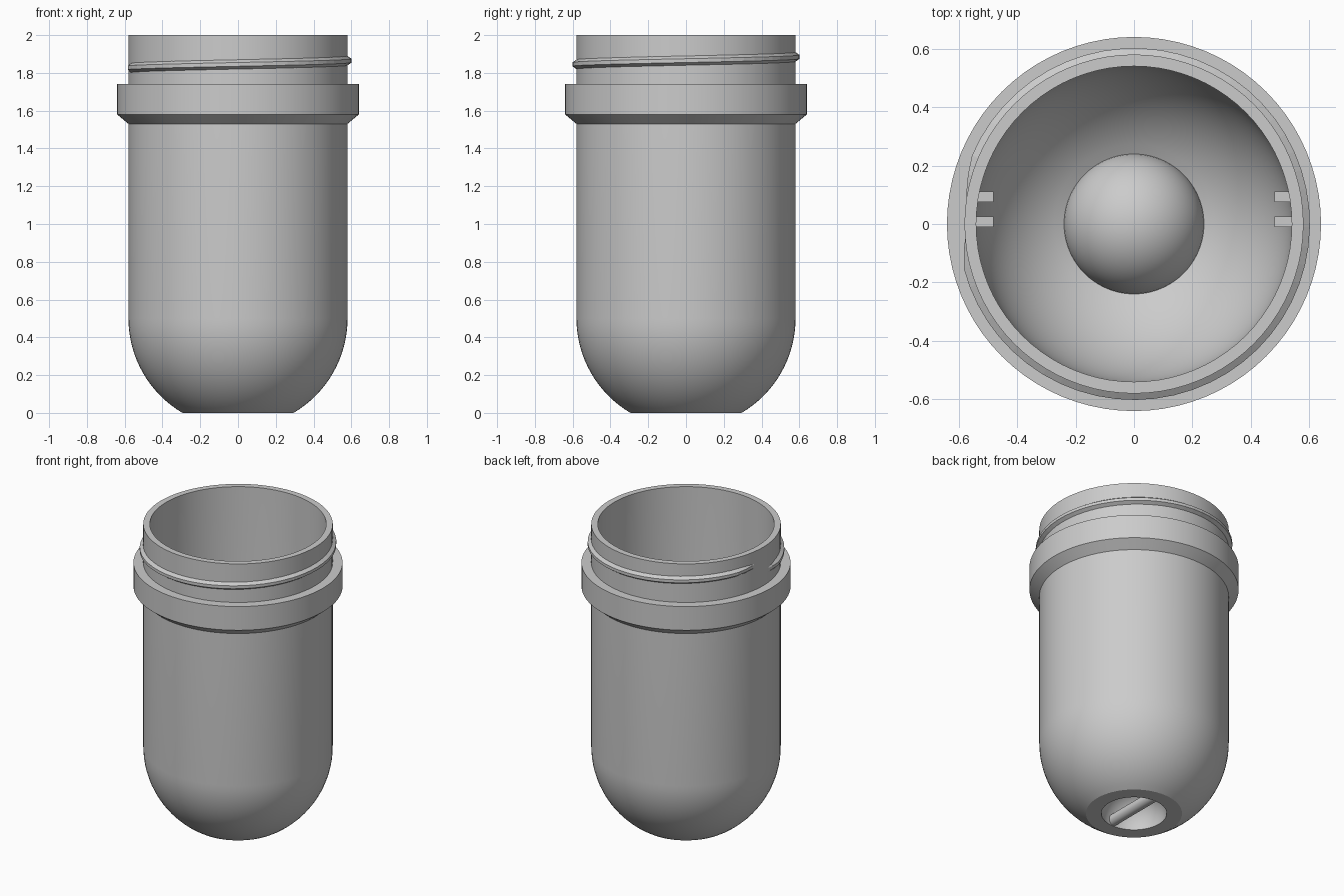
import bpy, bmesh
from math import sin, cos, pi, sqrt, radians, asin

cube = bpy.data.objects.get("Cube")
if cube:
    bpy.data.objects.remove(cube, do_unlink=True)

grey = bpy.data.materials.new("plain grey")
grey.use_nodes = True
colour = (0.6, 0.6, 0.6, 1)
grey.diffuse_color = colour
grey.node_tree.nodes["Principled BSDF"].inputs["Base Color"].default_value = colour


def make(name, bm, smooth=True):
    bmesh.ops.recalc_face_normals(bm, faces=bm.faces)
    mesh = bpy.data.meshes.new(name)
    bm.to_mesh(mesh)
    bm.free()
    mesh.materials.append(grey)
    ob = bpy.data.objects.new(name, mesh)
    bpy.context.collection.objects.link(ob)
    if smooth:
        bpy.ops.object.select_all(action="DESELECT")
        ob.select_set(True)
        bpy.context.view_layer.objects.active = ob
        bpy.ops.object.shade_smooth_by_angle(angle=radians(25))
    return ob


def arc(radius, centre_z, start, end, steps):
    """Points (r, z) on a circle about the axis, angles from horizontal."""
    angles = [start + (end - start) * i / steps for i in range(steps + 1)]
    return [(max(0, radius * cos(a)), centre_z + radius * sin(a)) for a in angles]


# Jar shell: hollow domed body, collar, neck and the inward dimple underneath
OUTER, INNER, BALL, CAVITY, DOME_Z = 0.58, 0.54, 0.24, 0.2, 0.5
meet_z = DOME_Z - sqrt(INNER ** 2 - BALL ** 2)
profile = arc(BALL, 0, pi / 2, asin(meet_z / BALL), 16)
profile += arc(INNER, DOME_Z, -asin((DOME_Z - meet_z) / INNER), 0, 16)[1:]
profile += [(INNER, 2), (OUTER, 2), (OUTER, 1.74), (0.64, 1.74),
            (0.64, 1.58), (OUTER, 1.53)]
profile += arc(OUTER, DOME_Z, 0, -asin(DOME_Z / OUTER), 16)
profile += arc(CAVITY, 0, 0, pi / 2, 14)

bm = bmesh.new()
verts = [bm.verts.new((r, 0, z)) for r, z in profile]
edges = [bm.edges.new(pair) for pair in zip(verts, verts[1:])]
bmesh.ops.spin(bm, geom=verts + edges, cent=(0, 0, 0), axis=(0, 0, 1),
               angle=2 * pi, steps=80, use_merge=False)
bmesh.ops.remove_doubles(bm, verts=bm.verts, dist=0.0003)
make("jar_shell", bm)

# Screw thread: trapezoid section swept up a helix, fading out at both ends
bm = bmesh.new()
START, END, PITCH, STEPS = radians(182), radians(536), 0.08, 56
END += radians(0)
rings = []
for i in range(STEPS + 1):
    a = START + (END - START) * i / STEPS
    z = 1.825 + PITCH * (a - pi) / (2 * pi)
    fade = min(1, i / 2, (STEPS - i) / 3)
    tip = 0.574 + 0.028 * fade
    section = [(0.565, -0.035), (tip, -0.01), (tip, 0.01), (0.565, 0.035)]
    rings.append([bm.verts.new((r * cos(a), r * sin(a), z + dz)) for r, dz in section])
for low, high in zip(rings, rings[1:]):
    for j in range(4):
        k = (j + 1) % 4
        bm.faces.new((low[j], low[k], high[k], high[j]))
bm.faces.new(rings[0])
bm.faces.new(rings[-1])
make("screw_thread", bm, smooth=False)

# Guide rails: a pair on each side of the inner wall, running into the dome
for side, label in ((1, "left"), (-1, "right")):
    for y, place in ((0.0075, "front"), (0.0925, "back")):
        bm = bmesh.new()
        bmesh.ops.create_cube(bm, size=1)
        for v in bm.verts:
            inside = v.co.x < 0
            bottom = 0.25 if inside else 0.38
            z = 1.4 if v.co.z > 0 else bottom
            v.co = (side * (0.48 if inside else 0.55), y + v.co.y * 0.036, z)
        make(f"{label}_{place}_guide_rail", bm, smooth=False)

# Tie bar across the dimple underneath
bm = bmesh.new()
bmesh.ops.create_cone(bm, cap_ends=True, segments=24, radius1=0.036,
                      radius2=0.036, depth=0.4)
for v in bm.verts:
    v.co = (v.co.x, v.co.z, v.co.y + 0.04)
make("tie_bar", bm)
